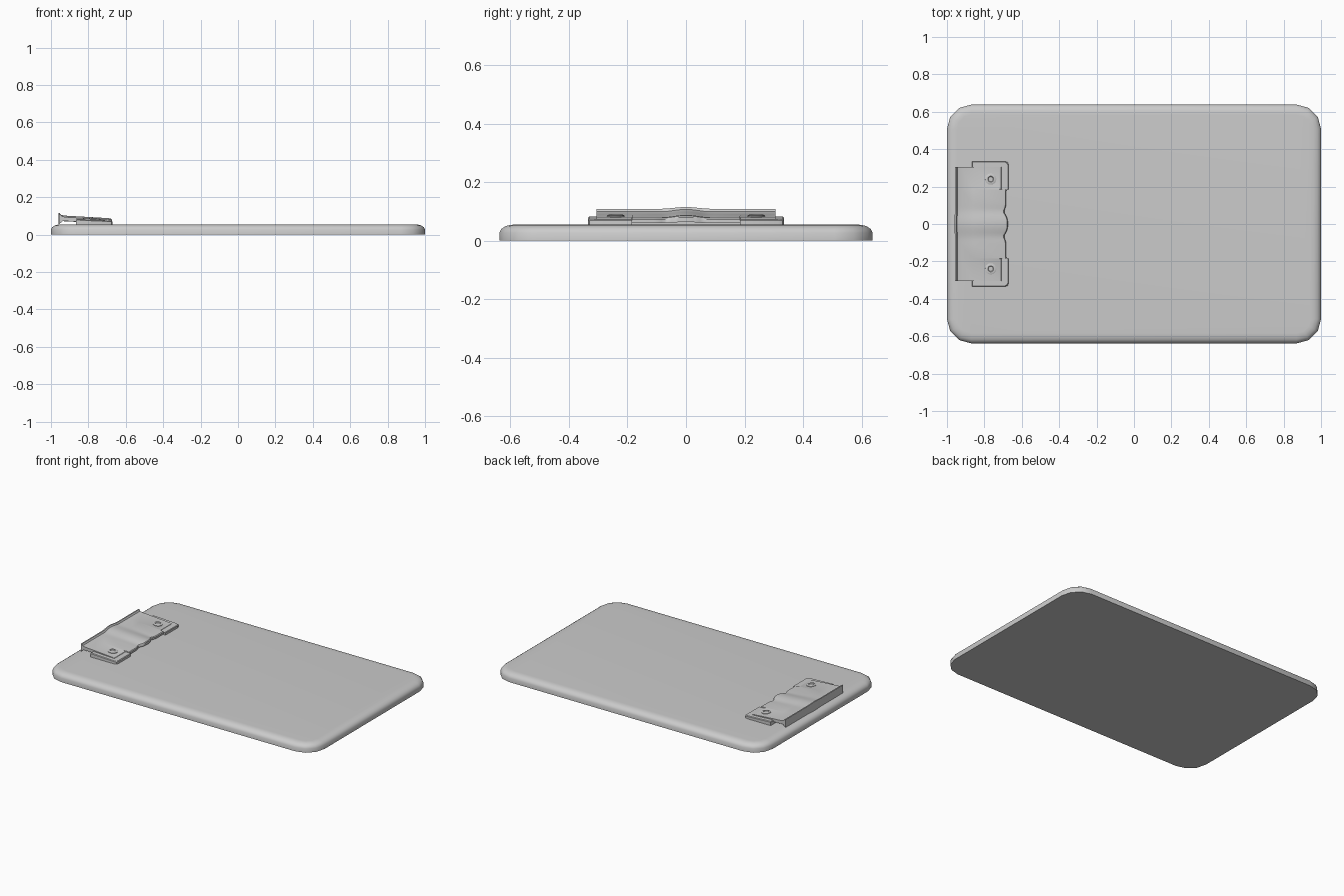
import bpy, bmesh, math
from mathutils import Matrix

if "Cube" in bpy.data.objects:
    bpy.data.objects.remove(bpy.data.objects["Cube"])


def finish(name, bm, angle=30):
    bmesh.ops.recalc_face_normals(bm, faces=bm.faces)
    mesh = bpy.data.meshes.new(name)
    bm.to_mesh(mesh)
    bm.free()
    ob = bpy.data.objects.new(name, mesh)
    bpy.context.collection.objects.link(ob)
    bpy.ops.object.select_all(action='DESELECT')
    ob.select_set(True)
    bpy.context.view_layer.objects.active = ob
    bpy.ops.object.shade_smooth_by_angle(angle=math.radians(angle))
    return ob


def loft(name, rings, angle=30):
    """Skin closed rings of points and cap both ends."""
    bm = bmesh.new()
    loops = [[bm.verts.new(p) for p in ring] for ring in rings]
    n = len(loops[0])
    for a, b in zip(loops, loops[1:]):
        for i in range(n):
            j = (i + 1) % n
            bm.faces.new((a[i], a[j], b[j], b[i]))
    bm.faces.new(loops[0])
    bm.faces.new(loops[-1])
    return finish(name, bm, angle)


def rounded_rect(hx, hy, r, inset, z, seg=3):
    pts = []
    for k, (sx, sy) in enumerate(((1, 1), (-1, 1), (-1, -1), (1, -1))):
        for i in range(seg + 1):
            a = math.pi / 2 * (k + i / seg)
            pts.append((sx * (hx - r) + (r - inset) * math.cos(a),
                        sy * (hy - r) + (r - inset) * math.sin(a), z))
    return pts


# Board: flat underside, rounded upper rim
rim = [(0, 0), (0.0, 0.027), (0.007, 0.04), (0.02, 0.049), (0.038, 0.054), (0.055, 0.055)]
loft("board", [rounded_rect(1, 0.638, 0.13, i, z) for i, z in rim], 40)


# Clip base: two end blocks joined by a bar, top sloping to the front
def base_top(x):
    return 0.082 - 0.045 * (x + 0.866)


half = [(-0.866, 0.335), (-0.69, 0.335), (-0.676, 0.33), (-0.67, 0.316),
        (-0.67, 0.185), (-0.705, 0.185)]
outline = half + [(x, -y) for x, y in reversed(half)]
# Slight chamfer on the upper edge, shrunk towards the middle of the base
loft("clip_base", [
    [(x, y, 0.053) for x, y in outline],
    [(x, y, base_top(x) - 0.004) for x, y in outline],
    [(-0.78 + (x + 0.78) * 0.965, y * 0.988, base_top(x)) for x, y in outline]])


# Clip plate: wedge with upright rear lip, a central ridge and a front tongue
def ridge(y):
    return 0.5 + 0.5 * math.cos(math.pi * min(abs(y) / 0.085, 1))


def plate_ring(y, tongue):
    k = ridge(y)
    front = (-0.683 if tongue else -0.706) + 0.009 * k
    if tongue:
        front -= 0.012 * math.exp(-((abs(y) - 0.065) / 0.022) ** 2)
    back = -0.957 - 0.004 * k
    up = 0.008 * k
    low = 0.06 if tongue else 0.07
    return [(back, y, 0.056), (back, y, 0.109 + 0.006 * k),
            (back + 0.008, y, 0.109 + 0.006 * k), (back + 0.014, y, 0.099 + up),
            (back + 0.032, y, 0.094 + up), (-0.86, y, 0.090 + up),
            (front - 0.016, y, 0.080 + up), (front - 0.004, y, 0.077 + up),
            (front, y, 0.072 + up), (front, y, low + up * 0.5),
            (front - 0.02, y, low + up * 0.5), (back + 0.02, y, 0.072 + up)]


ys = [0.306, 0.186] + [0.11] + [0.096 - 0.012 * i for i in range(8)]
rows = [plate_ring(0.306, False), plate_ring(0.186, False), plate_ring(0.184, True)]
rows += [plate_ring(y, True) for y in ys[2:]]
rows += [plate_ring(-y, True) for y in reversed(ys[2:]) if y > 0.02]
rows += [plate_ring(y, True) for y in (0.012 - 0.024, 0.0)]
rows.sort(key=lambda r: -r[0][1])
rows += [plate_ring(-0.184, True), plate_ring(-0.186, False), plate_ring(-0.306, False)]
loft("clip_plate", rows, 35)

# Rivets: low domed rims with a recessed centre
profile = [(0.030, -0.008), (0.030, 0.002), (0.025, 0.004), (0.016, 0.004), (0.013, 0.0005)]
for name, y in (("left_rivet", -0.24), ("right_rivet", 0.24)):
    rings = [[(r * math.cos(math.tau * i / 16), r * math.sin(math.tau * i / 16), z)
              for i in range(16)] for r, z in profile]
    rivet = loft(name, rings)
    rivet.data.transform(Matrix.Translation((-0.766, y, 0.0845))
                         @ Matrix.Rotation(0.065, 4, 'Y'))
